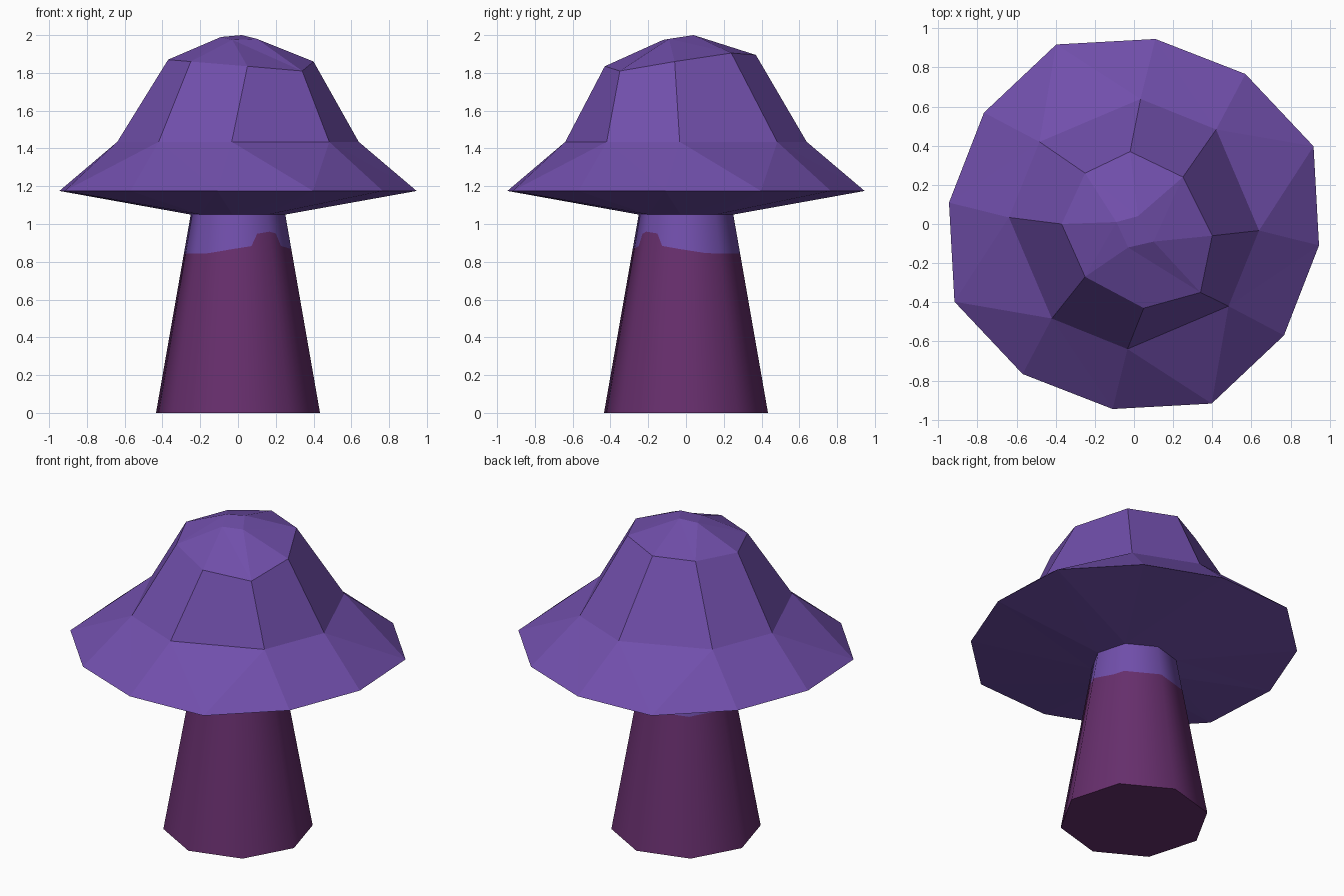
import bpy, bmesh
from math import cos, sin, radians, degrees, atan2
from mathutils import Vector

cube = bpy.data.objects.get("Cube")
if cube:
    bpy.data.objects.remove(cube, do_unlink=True)

START = -96.6            # shared twist of the cap and stem corners
STEM_TOP, FOOT_R, NECK_R = 1.05, 0.437, 0.252


def material(name, colour):
    mat = bpy.data.materials.new(name)
    mat.use_nodes = True
    mat.diffuse_color = colour
    mat.node_tree.nodes["Principled BSDF"].inputs["Base Color"].default_value = colour
    return mat


def polar(angle, radius, z):
    a = radians(angle)
    return Vector((radius * cos(a), radius * sin(a), z))


def unwrapped(points):
    """Rising angles of a counter-clockwise ring, closed by its first point."""
    angles = []
    for p in points:
        a = degrees(atan2(p.y, p.x))
        while angles and a < angles[-1]:
            a += 360
        angles.append(a)
    return angles + [angles[0] + 360]


def zip_rings(bm, low, high):
    """Join two rings: quads when the counts match, triangles by angle otherwise."""
    n, m = len(low), len(high)
    if n == m:
        for i in range(n):
            j = (i + 1) % n
            bm.faces.new((low[i], low[j], high[j], high[i]))
        return
    la, ha = unwrapped([v.co for v in low]), unwrapped([v.co for v in high])
    i = j = 0
    while i < n or j < m:
        if j == m or (i < n and la[i + 1] <= ha[j + 1]):
            bm.faces.new((low[i % n], low[(i + 1) % n], high[j % m]))
            i += 1
        else:
            bm.faces.new((low[i % n], high[(j + 1) % m], high[j % m]))
            j += 1


def finish(bm, name, mats):
    mesh = bpy.data.meshes.new(name)
    bm.to_mesh(mesh)
    bm.free()
    for mat in mats:
        mesh.materials.append(mat)
    obj = bpy.data.objects.new(name, mesh)
    bpy.context.collection.objects.link(obj)
    return obj


violet = material("violet", (0.165, 0.078, 0.41, 1))
plum = material("plum", (0.135, 0.028, 0.152, 1))

# Cap: faceted rings from the neck, out to the rim and up to the crooked crown
neck = [polar(START + 45 * k, NECK_R, STEM_TOP) for k in range(8)]
rim = [polar(START + 30 * k, (0.952, 1.0, 0.955)[k % 3], 1.175) for k in range(12)]
waist = [polar(-93 + 90 * (k // 2) + 52 * (k % 2), 0.64, 1.435) for k in range(8)]
shoulder = [(0.05, -0.43, 1.835), (0.34, -0.35, 1.81), (0.4, -0.06, 1.86),
            (0.25, 0.24, 1.905), (-0.02, 0.37, 1.895), (-0.25, 0.26, 1.88),
            (-0.37, 0, 1.87), (-0.25, -0.27, 1.86)]
crown = [(-0.03, -0.12, 1.975), (0.1, -0.09, 1.98), (0.02, 0.04, 2), (-0.09, 0.01, 1.99)]

bm = bmesh.new()
rings = [[bm.verts.new(p) for p in ring] for ring in (neck, rim, waist, shoulder, crown)]
for low, high in zip(rings, rings[1:]):
    zip_rings(bm, low, high)
bm.faces.new(rings[-1])
finish(bm, "mushroom_cap", [violet])


# Stem: eight-sided taper, split by a ragged colour line
STEPS = 6


def corner_blend(col, radius, z):
    """Point on the octagon outline, stepping evenly along each side."""
    side, step = divmod(col, STEPS)
    a, b = (polar(START + 45 * (side + k), radius, z) for k in (0, 1))
    return a.lerp(b, step / STEPS)


def colour_line(col):
    angle = START + 45 * col / STEPS
    away = abs((angle + 51 + 180) % 360 - 180)
    return 0.845 + 0.055 * max(0, 1 - away / 75) + (0.06 if away < 17 else 0)


def stem_point(col, z):
    return corner_blend(col, FOOT_R + (NECK_R - FOOT_R) * z / STEM_TOP, z)


bm = bmesh.new()
cols = range(8 * STEPS)
foot = [bm.verts.new(stem_point(c, 0)) for c in cols]
line = [bm.verts.new(stem_point(c, colour_line(c))) for c in cols]
top = [bm.verts.new(stem_point(c, STEM_TOP)) for c in cols]
zip_rings(bm, foot, line)
zip_rings(bm, line, top)
for face in bm.faces:
    face.smooth = True
    face.material_index = 0 if any(v in top for v in face.verts) else 1
base = bm.faces.new(foot[::-1])
base.material_index = 1
stem = finish(bm, "mushroom_stem", [violet, plum])

# Round the stem's shading across its sides, keeping the base flat
slope = (FOOT_R - NECK_R) / STEM_TOP
normals = []
for poly in stem.data.polygons:
    for v in poly.vertices:
        round_normal = corner_blend(v % len(cols), 1, slope).normalized()
        normals.append(round_normal if poly.use_smooth else Vector((0, 0, -1)))
stem.data.normals_split_custom_set(normals)
